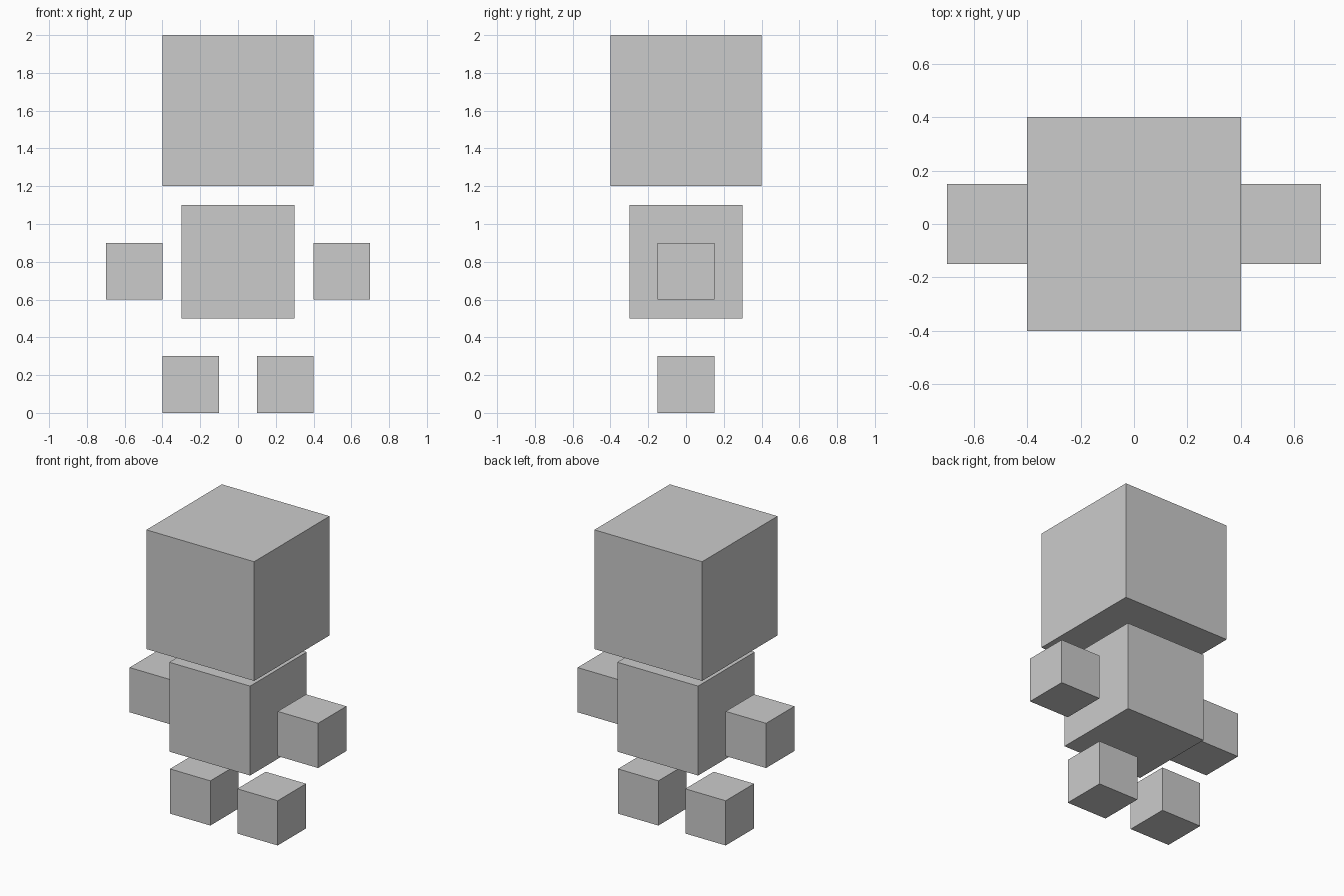
import bpy

if "Cube" in bpy.data.objects:
    bpy.data.objects.remove(bpy.data.objects["Cube"])


def cube(name, size, x, z):
    bpy.ops.mesh.primitive_cube_add(size=size, location=(x, 0, z))
    bpy.context.object.name = name


# Head and torso on the centre line
cube("head", 0.8, 0, 1.6)
cube("torso", 0.6, 0, 0.8)

# Floating hands and feet, mirrored left and right
for side, s in (("left", -1), ("right", 1)):
    cube(side + "_hand", 0.3, s * 0.55, 0.75)
    cube(side + "_foot", 0.3, s * 0.25, 0.15)
